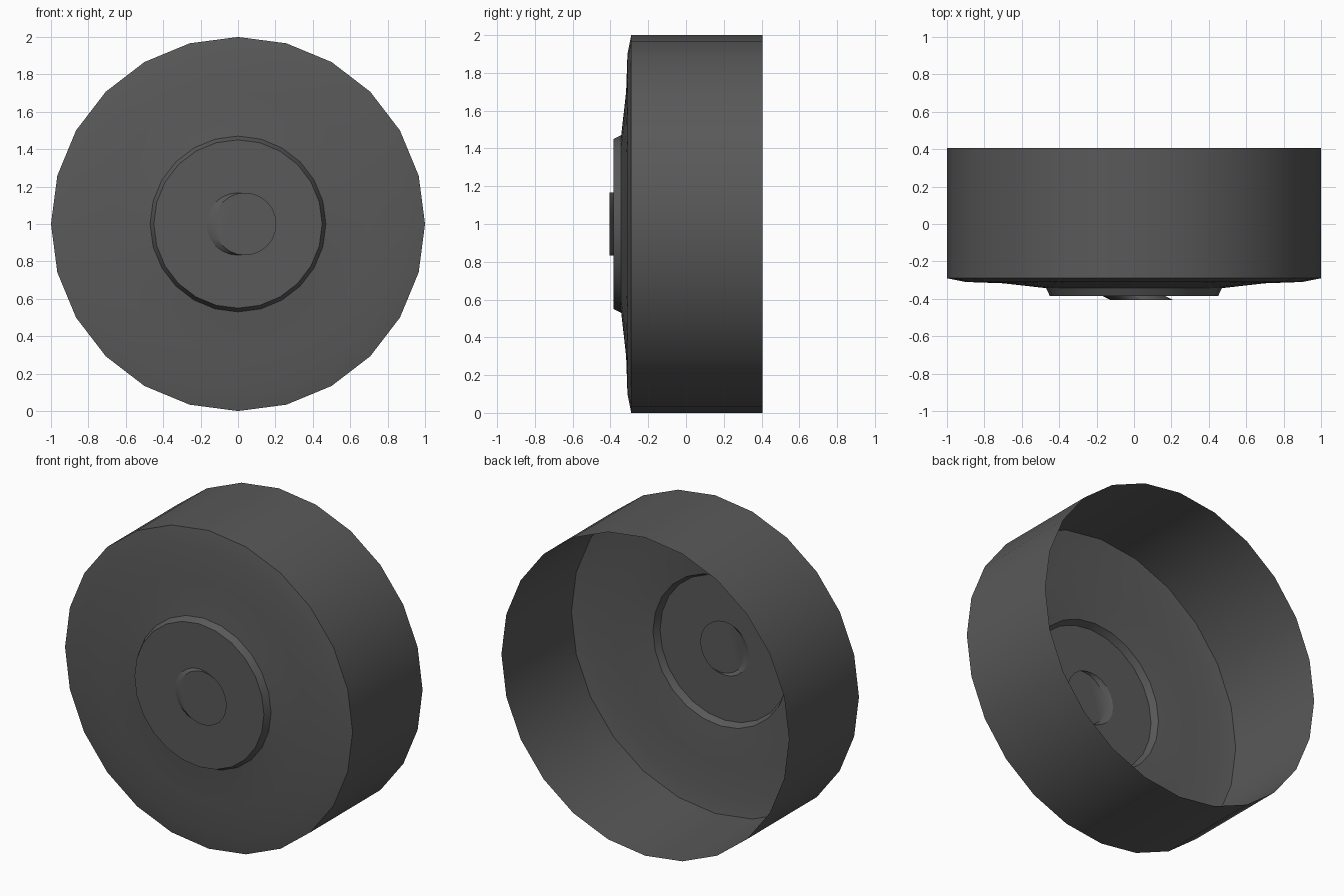
import bpy, bmesh, math

SIDES = 24

cube = bpy.data.objects.get("Cube")
if cube:
    bpy.data.objects.remove(cube)

mat = bpy.data.materials.new("dark grey")
mat.use_nodes = True
colour = (0.1, 0.1, 0.1, 1)
mat.diffuse_color = colour
mat.node_tree.nodes["Principled BSDF"].inputs["Base Color"].default_value = colour


def loft(name, rings, cap=False):
    """Open shell through circular rings (radius, y, x offset), rear to front."""
    bm = bmesh.new()
    loops = []
    for r, y, x in rings:
        angles = [math.tau * i / SIDES for i in range(SIDES)]
        loops.append([bm.verts.new((x + r * math.cos(a), y, 1 + r * math.sin(a)))
                      for a in angles])
    for back, front in zip(loops, loops[1:]):
        for i in range(SIDES):
            j = (i + 1) % SIDES
            bm.faces.new((back[i], back[j], front[j], front[i]))
    if cap:
        bm.faces.new(loops[-1])
    mesh = bpy.data.meshes.new(name)
    bm.to_mesh(mesh)
    bm.free()
    mesh.materials.append(mat)
    obj = bpy.data.objects.new(name, mesh)
    bpy.context.collection.objects.link(obj)
    bpy.ops.object.select_all(action="DESELECT")
    obj.select_set(True)
    bpy.context.view_layer.objects.active = obj
    bpy.ops.object.shade_smooth_by_angle(angle=math.radians(30))
    return obj


# Drum wall, open at the rear
loft("outer_wall", [(1, 0.405, 0), (1, -0.29, 0)])

# Shallow dished front with a rounded lip
loft("front_face", [(1, -0.29, 0), (0.9, -0.31, 0), (0.7, -0.317, 0), (0.47, -0.343, 0)])

# Raised hub plate with a bevelled edge and a hole for the cap
loft("hub_plate", [(0.47, -0.343, 0), (0.45, -0.385, 0), (0.167, -0.385, 0)])

# Small cap, skewed to the left
loft("centre_cap", [(0.167, -0.385, 0), (0.167, -0.405, 0.038)], cap=True)
